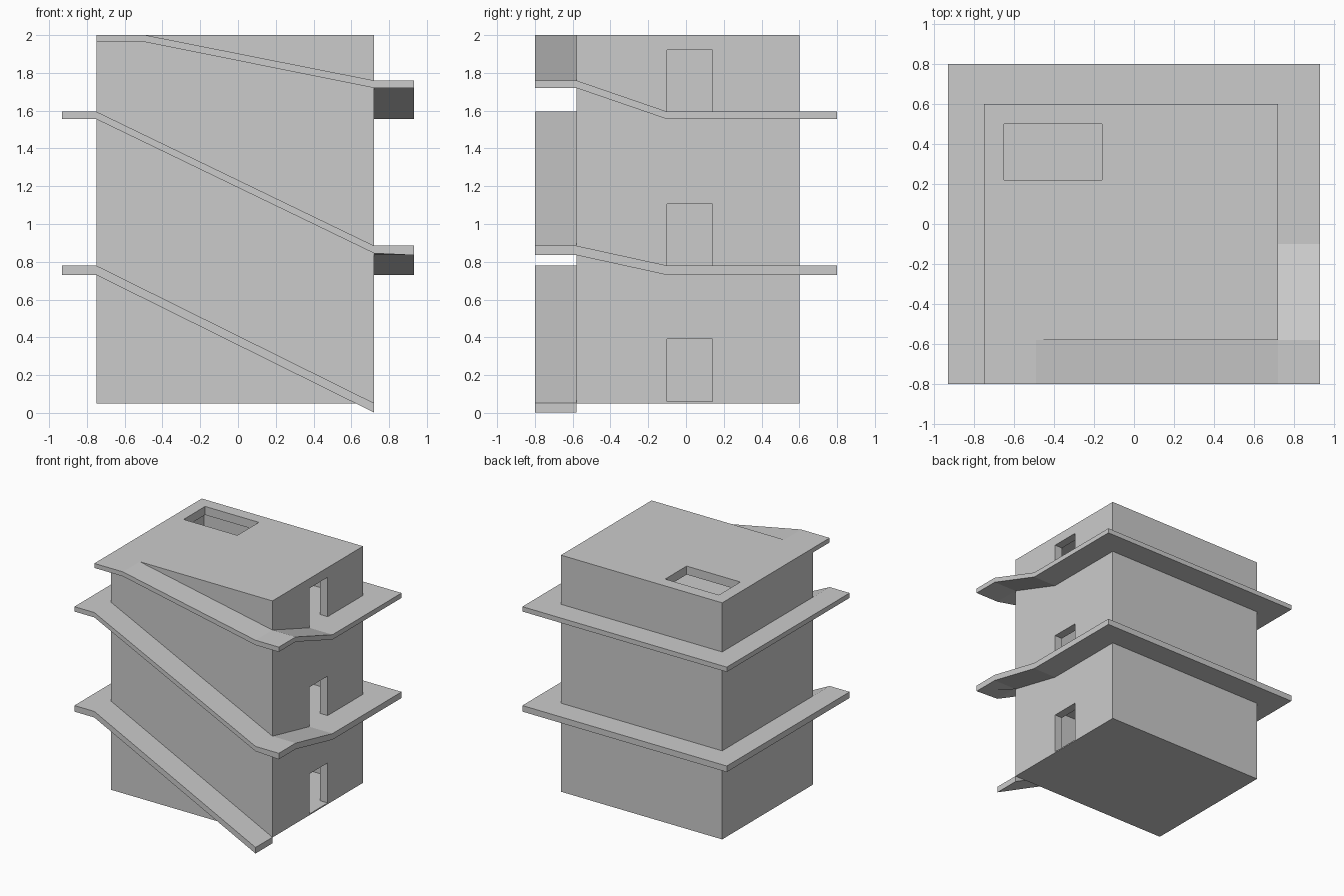
import bpy, bmesh

if "Cube" in bpy.data.objects:
    bpy.data.objects.remove(bpy.data.objects["Cube"])

# Main building footprint and the outer edge of the walkway
X0, X1, Y0, Y1 = -0.75, 0.72, -0.58, 0.60
OX, OY = 0.932, 0.80
WALL = 0.07


def finish(bm, name):
    bmesh.ops.recalc_face_normals(bm, faces=bm.faces)
    mesh = bpy.data.meshes.new(name)
    bm.to_mesh(mesh)
    bm.free()
    ob = bpy.data.objects.new(name, mesh)
    bpy.context.collection.objects.link(ob)
    return ob


def box(name, x, y, z):
    bm = bmesh.new()
    bmesh.ops.create_cube(bm, size=1)
    for v in bm.verts:
        v.co = [r[0] if c < 0 else r[1] for c, r in zip(v.co, (x, y, z))]
    return finish(bm, name)


def cut(target, x, y, z):
    cutter = box("cutter", x, y, z)
    cutter.hide_render = True
    mod = target.modifiers.new("cut", 'BOOLEAN')
    mod.operation, mod.solver, mod.object = 'DIFFERENCE', 'EXACT', cutter
    bpy.context.view_layer.objects.active = target
    bpy.ops.object.modifier_apply(modifier=mod.name)
    bpy.data.objects.remove(cutter)


def ribbon(name, stations):
    """Slab swept through (inner xy, outer xy, top z, thickness) stations."""
    bm = bmesh.new()
    rings = []
    for (ix, iy), (ox, oy), z, t in stations:
        rings.append([bm.verts.new(p) for p in (
            (ix, iy, z), (ox, oy, z), (ox, oy, z - t), (ix, iy, z - t))])
    for a, b in zip(rings, rings[1:]):
        for i in range(4):
            j = (i + 1) % 4
            bm.faces.new((a[i], a[j], b[j], b[i]))
    bm.faces.new(rings[0])
    bm.faces.new(rings[-1])
    bmesh.ops.remove_doubles(bm, verts=bm.verts, dist=1e-5)
    return finish(bm, name)


# Building with a hollow room and doorway on each storey
building = box("building", (X0, X1), (Y0, Y1), (0.05, 2.0))
for floor, ceiling, head in ((0.06, 0.735, 0.39),
                             (0.78, 1.555, 1.105),
                             (1.595, 1.93, 1.92)):
    cut(building, (X0 + WALL, X1 - WALL), (Y0 + WALL, Y1 - WALL), (floor, ceiling))
    cut(building, (X1 - 2 * WALL, X1 + 0.1), (-0.10, 0.14), (floor, head))

# Roof opening
cut(building, (-0.65, -0.16), (0.22, 0.50), (1.85, 2.1))


# Walkway that climbs the front, rings the building, and rises at the right
def lap(z_start, z_ring, z_end, t):
    fl, bl, br, fr = (X0, Y0), (X0, Y1), (X1, Y1), (X1, Y0)
    return [(fr, (X1, -OY), z_start, t),
            (fl, (X0, -OY), z_ring, t),
            (fl, (-OX, -OY), z_ring, t),
            (fl, (-OX, Y0), z_ring, t),
            (bl, (-OX, OY), z_ring, t),
            (br, (OX, OY), z_ring, t),
            ((X1, -0.10), (OX, -0.10), z_ring, t),
            (fr, (OX, Y0), z_end, t),
            (fr, (OX, -OY), z_end, t)]


path = lap(0.052, 0.78, 0.885, 0.05) + lap(0.885, 1.595, 1.76, 0.04)
path += [((X1, Y0), (X1, -OY), 1.76, 0.04),
         ((-0.49, Y0), (-0.49, -OY), 2.0, 0.037),
         ((X0, Y0), (X0, -OY), 2.0, 0.037)]
ribbon("spiral_walkway", path)
